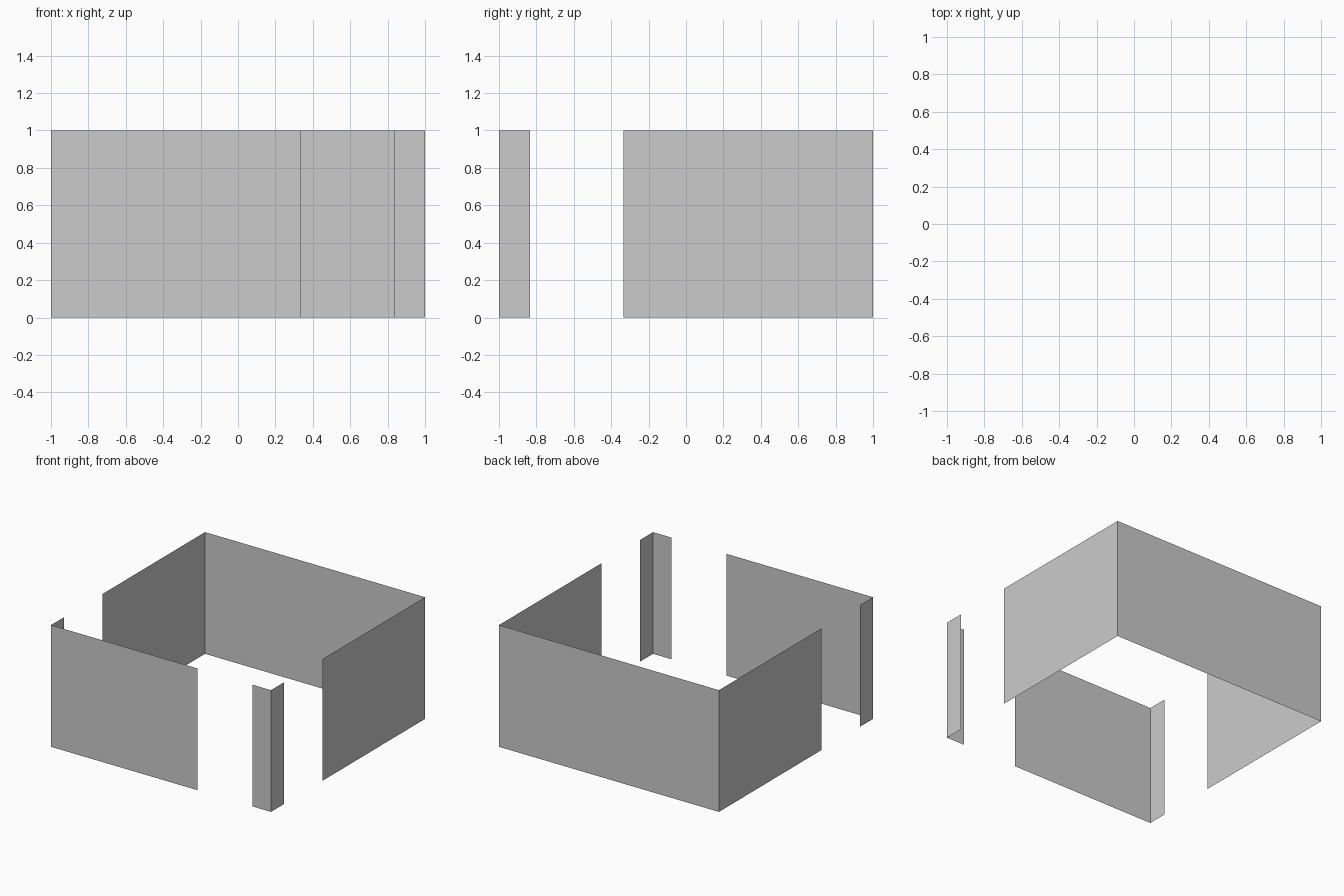
import bpy
import bmesh

if "Cube" in bpy.data.objects:
    bpy.data.objects.remove(bpy.data.objects["Cube"])

HEIGHT = 1.0
GAP_NEAR, GAP_FAR = 0.8333, 0.3333   # edges of the door openings


def wall(name, path):
    """Raise a zero-thickness wall along a counter-clockwise floor path."""
    bm = bmesh.new()
    columns = [(bm.verts.new((x, y, 0)), bm.verts.new((x, y, HEIGHT))) for x, y in path]
    for (a0, a1), (b0, b1) in zip(columns, columns[1:]):
        bm.faces.new((a0, b0, b1, a1))
    mesh = bpy.data.meshes.new(name)
    bm.to_mesh(mesh)
    bm.free()
    obj = bpy.data.objects.new(name, mesh)
    bpy.context.collection.objects.link(obj)
    return obj


# Back wall with both long side walls
wall("back_and_side_walls", [(1, -GAP_FAR), (1, 1), (-1, 1), (-1, -GAP_FAR)])

# Front wall with the left corner return
wall("front_left_wall", [(-1, -GAP_NEAR), (-1, -1), (GAP_FAR, -1)])

# Free-standing front right corner between the openings
wall("front_right_corner", [(GAP_NEAR, -1), (1, -1), (1, -GAP_NEAR)])
